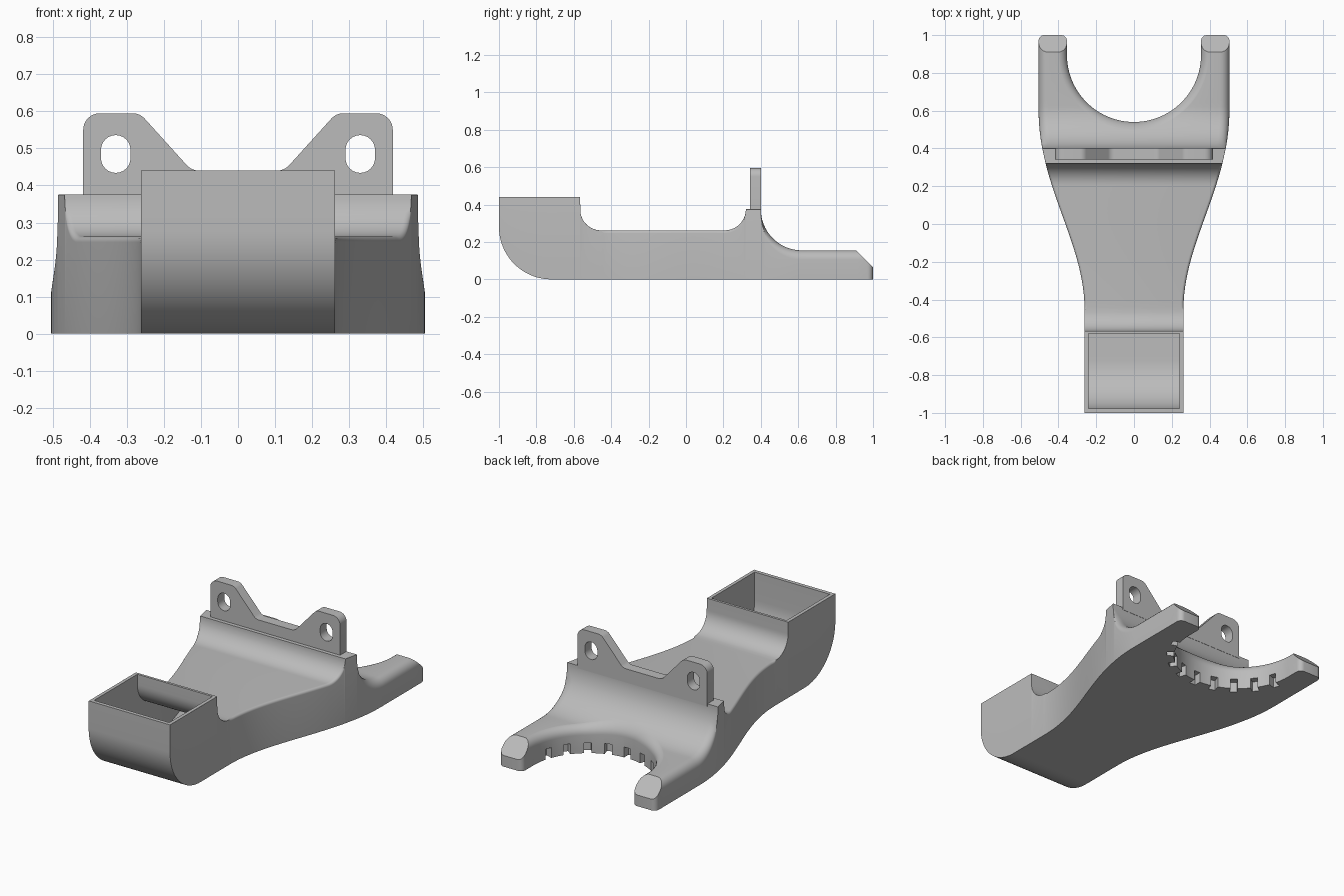
import bpy, bmesh, math
from math import sin, cos, pi, sqrt

cube = bpy.data.objects.get("Cube")
if cube:
    bpy.data.objects.remove(cube, do_unlink=True)

grey = bpy.data.materials.new("plain_grey")
grey.use_nodes = True
grey.diffuse_color = (0.5, 0.5, 0.5, 1)
grey.node_tree.nodes["Principled BSDF"].inputs["Base Color"].default_value = (0.5, 0.5, 0.5, 1)

FORK_R, FORK_Y, ROUND = 0.355, 0.895, 0.05


def finish(name, bm):
    bmesh.ops.remove_doubles(bm, verts=bm.verts, dist=1e-5)
    bmesh.ops.recalc_face_normals(bm, faces=bm.faces)
    mesh = bpy.data.meshes.new(name)
    bm.to_mesh(mesh)
    bm.free()
    obj = bpy.data.objects.new(name, mesh)
    bpy.context.collection.objects.link(obj)
    mesh.materials.append(grey)
    return obj


def skin(name, rings):
    """Closed solid through a row of rings with equal point counts."""
    bm = bmesh.new()
    loops = [[bm.verts.new(p) for p in ring] for ring in rings]
    for a, b in zip(loops, loops[1:]):
        for i in range(len(a)):
            j = (i + 1) % len(a)
            bm.faces.new((a[i], a[j], b[j], b[i]))
    bm.faces.new(loops[0])
    bm.faces.new(loops[-1])
    return finish(name, bm)


def arc(cx, cy, r, start, end, n=14):
    angles = [math.radians(start + (end - start) * i / n) for i in range(n + 1)]
    return [(cx + r * cos(a), cy + r * sin(a)) for a in angles]


def cut(obj, cutter, operation='DIFFERENCE'):
    bpy.context.view_layer.objects.active = obj
    mod = obj.modifiers.new("cut", 'BOOLEAN')
    mod.operation, mod.solver, mod.object = operation, 'EXACT', cutter
    bpy.ops.object.modifier_apply(modifier=mod.name)
    bpy.data.objects.remove(cutter, do_unlink=True)


def smooth(obj):
    bpy.ops.object.select_all(action='DESELECT')
    obj.select_set(True)
    bpy.context.view_layer.objects.active = obj
    bpy.ops.object.shade_smooth_by_angle(angle=math.radians(28))


def half_width(y):
    """Waisted plan outline with rounded tips."""
    if y > 0.97:
        return 0.475 + sqrt(max(0, 0.03 ** 2 - (y - 0.97) ** 2))
    if y >= 0.6:
        return 0.505
    if y <= -0.45:
        return 0.262
    lo, hi = 0.0, 1.0
    for _ in range(30):
        t = (lo + hi) / 2
        s = 1 - t
        if -0.45 * s**3 - 0.3 * s * s * t + 0.6 * s * t * t + 0.6 * t**3 < y:
            lo = t
        else:
            hi = t
    return 0.262 + 0.243 * (3 * t * t - 2 * t**3)


def saddle_height(y):
    """Rear slope running down to the fork."""
    return 0.155 if y > 0.62 else 0.375 - sqrt(max(0, 0.22**2 - (0.62 - y)**2))


def edge_round(y):
    if y < -0.44 or 0.31 < y < 0.401:
        return 0.001
    return 0.015 if y < 0.35 else ROUND * min(1, 0.3 + (y - 0.4) / 0.03)


def section(y, top, bottom, inset=0.0, r=0.001):
    w = half_width(y) - inset
    side = arc(w - r, top - r, r, 0, 90, 6)
    half = [(w, bottom)] + side
    pts = half + [(-x, z) for x, z in reversed(half)]
    return [(x, y, z) for x, z in pts]


def steps(a, b, n):
    return [a + (b - a) * i / n for i in range(n + 1)]


# Main body: side profile lofted along y
top_line = [(-0.566, 0.44)] + arc(-0.455, 0.372, 0.11, 180, 270)
top_line += [(y, 0.262) for y in steps(-0.44, 0.2, 24)]
top_line += arc(0.207, 0.375, 0.113, 270, 360)
top_line += [(0.4, 0.375)] + arc(0.62, 0.375, 0.22, 180, 270, 24)[1:]
top_line += [(y, 0.155) for y in steps(0.65, 0.97, 6)]
top_line += [(0.97 + 0.03 * sin(a), 0.155) for a in steps(0.2, pi / 2, 6)]
rings = [section(y, 0.44, z) for y, z in arc(-0.72, 0.28, 0.28, 180, 270, 20)]
rings += [section(y, z, 0, r=edge_round(y)) for y, z in top_line]
body = skin("body", rings)

# Front cup and the hollow behind it
inner = [section(y, 0.5, z, 0.02) for y, z in arc(-0.72, 0.28, 0.258, 180, 270, 20)]
inner += [section(-0.581, 0.5, 0.022, 0.02)]
inner += [section(y, z, 0.022, 0.02) for y, z in arc(-0.44, 0.38, 0.14, 180, 270)]
inner += [section(y, 0.24, 0.022, 0.02) for y in steps(-0.4, 0.2, 15)]
cut(body, skin("cup_cutter", inner))


# Fork opening with a rolled upper rim
def fork_outline(t):
    r = FORK_R + t
    tip = [(r + 0.03, 1.1), (r + 0.03, 1.0)]
    tip += [(r + 0.03 * (1 - sin(a)), 0.97 + 0.03 * cos(a)) for a in steps(0.3, pi / 2, 5)]
    bend = arc(0, FORK_Y, r, 0, -180, 48)
    return tip + bend + [(-x, y) for x, y in reversed(tip)]


fork = [[(x, y, z) for x, y in fork_outline(0)] for z in (-0.1, 0.03)]
for a in steps(0, pi / 2, 7):
    t = ROUND * (1 - cos(a))
    fork.append([(x, y, saddle_height(y) - ROUND * (1 - sin(a)) + 0.001 * sin(a))
                 for x, y in fork_outline(t)])
fork.append([(x, y, 0.6) for x, y in fork_outline(ROUND)])
cut(body, skin("fork_cutter", fork))

# Sloped tips
chamfer = [(0.905, 0.16), (1.02, 0.045), (1.02, 0.3), (0.905, 0.3)]
cut(body, skin("tip_cutter", [[(x, y, z) for y, z in chamfer] for x in (-0.7, 0.7)]))

# Notches around the underside of the fork
for i in range(9):
    a = math.radians(198 + 18 * i)
    corners = [(0.3, -0.02), (0.395, -0.02), (0.395, 0.02), (0.3, 0.02)]
    plan = [(u * cos(a) - v * sin(a), FORK_Y + u * sin(a) + v * cos(a)) for u, v in corners]
    cut(body, skin("notch_cutter", [[(x, y, z) for x, y in plan] for z in (-0.05, 0.06)]))
smooth(body)

# Upright bracket with two lugs
half = [(0.418, 0.36)] + arc(0.373, 0.55, 0.045, 0, 90, 8)
half += arc(0.285, 0.55, 0.045, 90, 135, 6) + arc(0.105, 0.485, 0.045, -45, -90, 6)
outline = half + [(-x, z) for x, z in reversed(half)]
bracket = skin("bracket", [[(x, y, z) for x, z in outline] for y in (0.342, 0.402)])
for side in (-1, 1):
    hole = arc(0.33 * side, 0.496, 0.04, 0, 180, 12) + arc(0.33 * side, 0.474, 0.04, 180, 360, 12)
    cut(bracket, skin("hole_cutter", [[(x, y, z) for x, z in hole] for y in (0.3, 0.45)]))
smooth(bracket)
